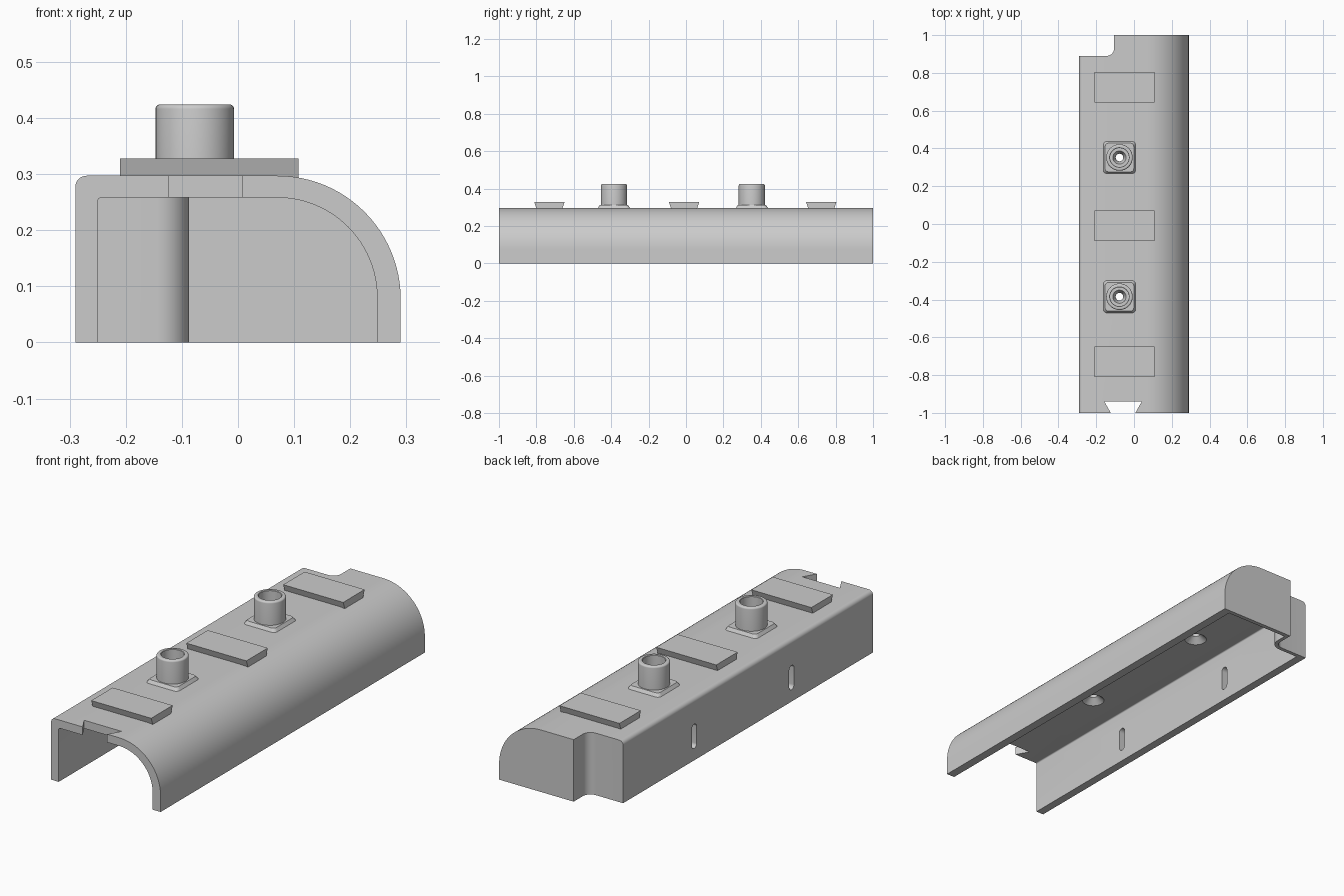
import bpy, bmesh, math
from mathutils import Vector

cube = bpy.data.objects.get("Cube")
if cube:
    bpy.data.objects.remove(cube, do_unlink=True)

grey = bpy.data.materials.new("light grey plastic")
grey.use_nodes = True
COLOR = (0.6, 0.6, 0.6, 1)
grey.diffuse_color = COLOR
grey.node_tree.nodes["Principled BSDF"].inputs["Base Color"].default_value = COLOR


def finish(bm, name):
    bmesh.ops.recalc_face_normals(bm, faces=bm.faces)
    mesh = bpy.data.meshes.new(name)
    bm.to_mesh(mesh)
    bm.free()
    mesh.materials.append(grey)
    ob = bpy.data.objects.new(name, mesh)
    bpy.context.collection.objects.link(ob)
    return ob


def prism(name, profile, axis, a, b, origin=(0, 0, 0), end_scale=1):
    """Extrude a 2D profile along an axis, optionally tapering the far end."""
    place = {"x": lambda u, v, w: (w, u, v),
             "y": lambda u, v, w: (u, w, v),
             "z": lambda u, v, w: (u, v, w)}[axis]
    bm = bmesh.new()
    rings = [[bm.verts.new(Vector(place(u * s, v * s, w)) + Vector(origin)) for u, v in profile]
             for w, s in ((a, 1), (b, end_scale))]
    for ring in rings:
        bm.faces.new(ring)
    n = len(profile)
    for i in range(n):
        j = (i + 1) % n
        bm.faces.new((rings[0][i], rings[0][j], rings[1][j], rings[1][i]))
    return finish(bm, name)


def lathe(name, profile, x, y, steps=40):
    """Revolve a closed (radius, z) profile about a vertical axis."""
    bm = bmesh.new()
    rings = []
    for k in range(steps):
        t = math.tau * k / steps
        rings.append([bm.verts.new((x + r * math.cos(t), y + r * math.sin(t), z)) for r, z in profile])
    n = len(profile)
    for k in range(steps):
        p, q = rings[k], rings[(k + 1) % steps]
        for i in range(n):
            j = (i + 1) % n
            bm.faces.new((p[i], q[i], q[j], p[j]))
    return finish(bm, name)


def arc(cx, cy, r, start, end, steps=8):
    angles = [math.radians(start + (end - start) * i / steps) for i in range(steps + 1)]
    return [(cx + r * math.cos(t), cy + r * math.sin(t)) for t in angles]


def rounded_box(hx, hy, r):
    return [p for sx, sy, t in ((1, 1, 0), (-1, 1, 90), (-1, -1, 180), (1, -1, 270))
            for p in arc(sx * (hx - r), sy * (hy - r), r, t, t + 90)]


def cut(ob, cutter, keep=False):
    cutter.hide_render = True
    mod = ob.modifiers.new("cut", "BOOLEAN")
    mod.operation, mod.solver, mod.object = "DIFFERENCE", "EXACT", cutter
    bpy.context.view_layer.objects.active = ob
    bpy.ops.object.modifier_apply(modifier=mod.name)
    if not keep:
        bpy.data.objects.remove(cutter, do_unlink=True)


def smooth(ob):
    bpy.ops.object.select_all(action="DESELECT")
    ob.select_set(True)
    bpy.context.view_layer.objects.active = ob
    bpy.ops.object.shade_smooth_by_angle(angle=math.radians(30))


def notch(name, offset):
    """Corner block with a rounded inner edge, grown by the wall thickness."""
    plan = [(-0.5, 1.2), (-0.5, 0.89 - offset)]
    plan += arc(-0.145, 0.93, 0.04 + offset, -90, 0) + [(-0.105 + offset, 1.2)]
    return prism(name, plan, "z", -0.2, 0.5)


TOP, CEILING = 0.297, 0.258
KNOB_X, KNOB_YS = -0.077, (0.352, -0.385)

# Hollow shell: outer body minus inner cavity, both stepped around the corner notch
outer = [(-0.29, 0), (0.29, 0)] + arc(0.07, 0.077, 0.22, 0, 90, 24) + arc(-0.27, TOP - 0.02, 0.02, 90, 180)
inner = [(-0.25, -0.1), (0.248, -0.1)] + arc(0.07, 0.08, 0.178, 0, 90, 24) + arc(-0.244, CEILING - 0.006, 0.006, 90, 180, 4)
shell = prism("shell", outer, "y", -1, 1)
cavity = prism("cavity_cutter", inner, "y", -1.1, 0.98)
cut(shell, notch("outer_notch_cutter", 0))
cut(cavity, notch("inner_notch_cutter", 0.018))
cut(shell, cavity)

# Dovetail slot in the front edge of the roof
slope = [(-0.157, -0.94), (0.041, -0.94), (0.007, -1), (-0.05, -1.1), (-0.065, -1.1), (-0.123, -1)]
cut(shell, prism("dovetail_cutter", slope, "z", 0.2, 0.4))

# Sockets on square flanges, each with a slot in the flat side wall beside it
for i, y in enumerate(KNOB_YS, 1):
    hole = prism("hole_cutter", arc(KNOB_X, y, 0.06, 0, 351, 39), "z", 0.2, 0.36)
    flange = prism(f"flange_{i}", rounded_box(0.087, 0.087, 0.02), "z", TOP - 0.002, 0.312,
                   (KNOB_X, y, 0), 0.87)
    cut(flange, hole, keep=True)
    cut(shell, hole)
    cut(shell, prism("slot_cutter", rounded_box(0.018, 0.058, 0.0175), "x", -0.4, -0.2, (0, y, 0.115)))
    smooth(flange)
    profile = [(0.05, CEILING), (0.06, CEILING), (0.06, 0.3), (0.07, 0.3)]
    profile += arc(0.062, 0.416, 0.008, 0, 90, 5)
    profile += [(0.052, 0.424), (0.05, 0.422), (0.05, 0.37), (0.035, 0.37), (0.02, 0.34), (0.02, 0.285)]
    smooth(lathe(f"socket_{i}", profile, KNOB_X, y))
smooth(shell)

# Raised pads with undercut long sides
for i, y in enumerate((0.723, -0.01, -0.73), 1):
    section = [(-0.068, TOP - 0.008), (0.068, TOP - 0.008), (0.081, 0.328), (-0.081, 0.328)]
    prism(f"pad_{i}", section, "x", -0.21, 0.108, (0, y, 0))
